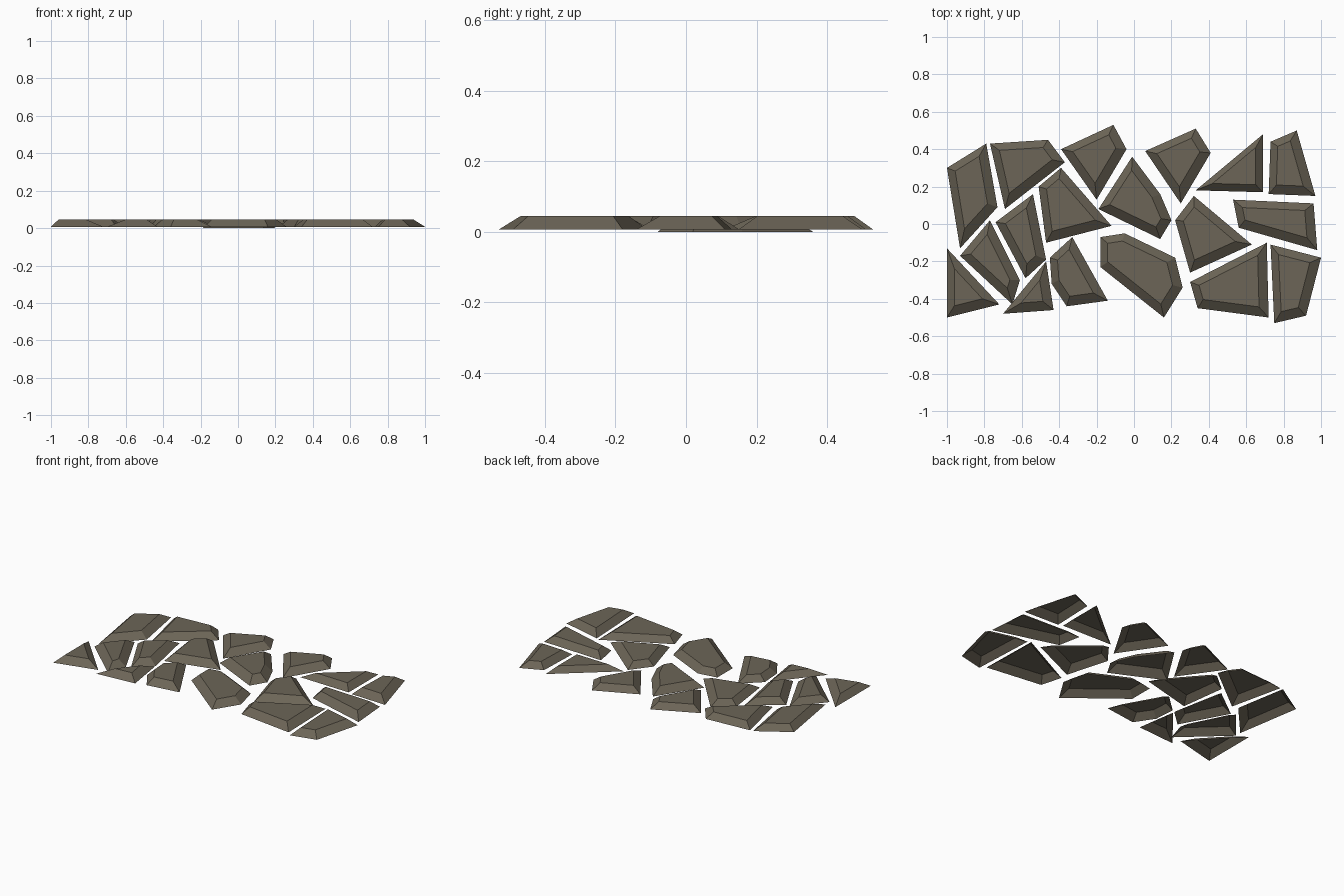
import bpy
from mathutils import Vector
from mathutils.geometry import intersect_line_line_2d, normal

if "Cube" in bpy.data.objects:
    bpy.data.objects.remove(bpy.data.objects["Cube"])

TOP, BASE = 0.045, 0.007

mat = bpy.data.materials.new("stone_grey_brown")
mat.diffuse_color = (0.15, 0.13, 0.095, 1)
mat.use_nodes = True
mat.node_tree.nodes["Principled BSDF"].inputs["Base Color"].default_value = mat.diffuse_color


def inset_outline(pts, widths):
    """Move each edge of a clockwise outline inwards and re-intersect neighbours."""
    n = len(pts)
    lines = []
    for i in range(n):
        a, b = pts[i], pts[(i + 1) % n]
        d = (b - a).normalized()
        off = Vector((d.y, -d.x)) * widths[i]
        lines.append((a + off, d))
    out = []
    for i in range(n):
        (p, d), (q, e) = lines[i - 1], lines[i]
        t = ((q.x - p.x) * e.y - (q.y - p.y) * e.x) / (d.x * e.y - d.y * e.x)
        out.append(p + d * t)
    return out


def paving_stone(name, *outline, bevel=0.045, base=BASE):
    """Flat-topped stone with sloping sides and an open underside."""
    pts = [Vector(p) for p in outline]
    n = len(pts)
    # edges facing the lower right slope a little wider than the upper left ones
    widths = []
    for i in range(n):
        d = (pts[(i + 1) % n] - pts[i]).normalized()
        out = Vector((-d.y, d.x))
        widths.append(bevel * (1 + 0.12 * (out.x - out.y)))
    top = inset_outline(pts, widths)
    verts = [(p.x, p.y, base) for p in pts] + [(p.x, p.y, TOP) for p in top]
    faces = [tuple(reversed(range(n, 2 * n)))]
    faces += [((i + 1) % n, i, n + i, n + (i + 1) % n) for i in range(n)]
    me = bpy.data.meshes.new(name)
    me.from_pydata(verts, [], faces)
    me.materials.append(mat)
    bpy.context.collection.objects.link(bpy.data.objects.new(name, me))


# back row, left to right
paving_stone("back_stone_1", (-1, .30), (-.79, .43), (-.73, .09), (-.93, -.13))
paving_stone("back_stone_2", (-.77, .43), (-.46, .45), (-.37, .33), (-.69, .08))
paving_stone("back_stone_3", (-.39, .40), (-.11, .53), (-.04, .40), (-.20, .13))
paving_stone("back_stone_4", (.06, .39), (.33, .51), (.41, .38), (.25, .11))
paving_stone("back_stone_5", (.33, .18), (.69, .48), (.69, .17), bevel=.035)
paving_stone("back_stone_6", (.73, .44), (.87, .50), (.97, .15), (.72, .16))

# middle row
paving_stone("middle_stone_1", (-.77, .02), (-.61, -.30), (-.65, -.43), (-.93, -.17))
paving_stone("middle_stone_2", (-.54, .16), (-.47, -.19), (-.58, -.29), (-.74, .01))
paving_stone("middle_stone_3", (-.39, .30), (-.12, -.01), (-.47, -.10), (-.51, .20))
paving_stone("middle_stone_4", (-.01, .36), (.14, .16), (.20, .02), (.14, -.08),
             (-.19, .08), base=0)
paving_stone("middle_stone_5", (.32, .15), (.63, -.11), (.30, -.26), (.22, .02))
paving_stone("middle_stone_6", (.53, .13), (.96, .11), (.98, -.14), (.56, -.02))

# front row
paving_stone("front_stone_1", (-1, -.13), (-.72, -.43), (-1, -.50))
paving_stone("front_stone_2", (-.47, -.20), (-.43, -.46), (-.70, -.48))
paving_stone("front_stone_3", (-.33, -.07), (-.14, -.41), (-.36, -.44), (-.44, -.32),
             (-.45, -.18))
paving_stone("front_stone_4", (-.18, -.07), (-.05, -.05), (.22, -.18), (.26, -.34),
             (.16, -.50), (-.18, -.23))
paving_stone("front_stone_5", (.71, -.10), (.72, -.50), (.34, -.45), (.30, -.31))
paving_stone("front_stone_6", (.73, -.11), (1, -.18), (.92, -.49), (.75, -.53))
